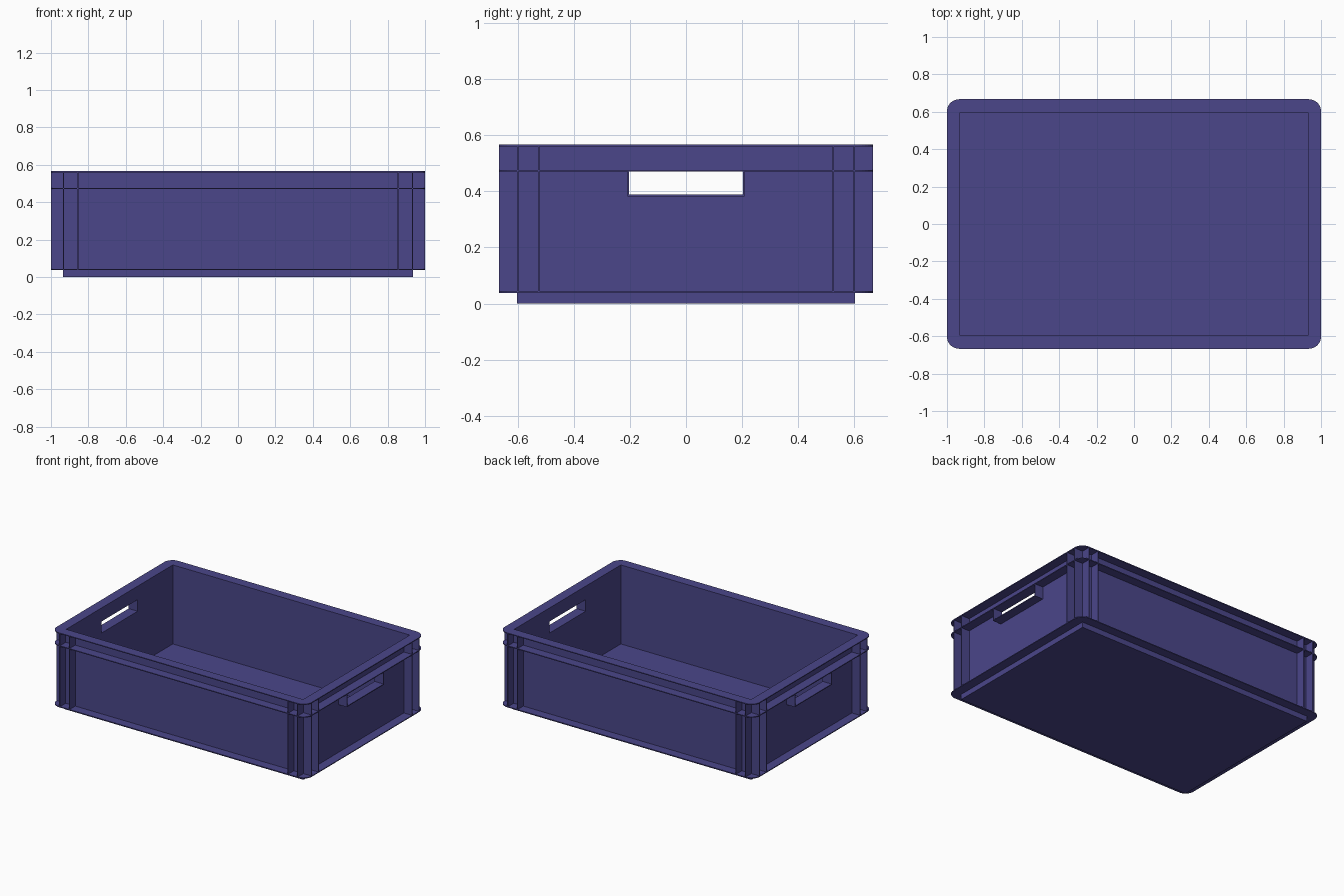
import bpy, bmesh, math
from mathutils import Matrix, Vector

if "Cube" in bpy.data.objects:
    bpy.data.objects.remove(bpy.data.objects["Cube"])

T = 0.006                    # sheet thickness
L, W = 1.0, 0.667            # half size of the flanges
WX, WY = 0.935, 0.603        # half size of the tub, outside
TOP, FLOOR = 0.566, 0.006
LOW, MID = 0.038, 0.470      # heights of the lower flanges
HY, HZ = 0.203, 0.388        # handle half width and lower edge

mat = bpy.data.materials.new("violet_plastic")
mat.diffuse_color = (0.069, 0.061, 0.253, 1)
mat.use_nodes = True
mat.node_tree.nodes["Principled BSDF"].inputs["Base Color"].default_value = mat.diffuse_color


def rect(x0, x1, y0, y1):
    return [(x0, y0), (x1, y0), (x1, y1), (x0, y1)]


def rounded(hx, hy, r, n=8):
    pts = []
    for k, (sx, sy) in enumerate([(1, 1), (-1, 1), (-1, -1), (1, -1)]):
        for i in range(n + 1):
            a = math.pi / 2 * (k + i / n)
            pts.append((sx * (hx - r) + r * math.cos(a), sy * (hy - r) + r * math.sin(a)))
    return pts


def plate(name, loops, thick, matrix):
    """Flat sheet from an outline plus optional hole outlines."""
    cu = bpy.data.curves.new(name, 'CURVE')
    cu.dimensions, cu.fill_mode, cu.extrude = '2D', 'BOTH', thick / 2
    for pts in loops:
        sp = cu.splines.new('POLY')
        sp.points.add(len(pts) - 1)
        for p, (x, y) in zip(sp.points, pts):
            p.co = (x, y, 0, 1)
        sp.use_cyclic_u = True
    tmp = bpy.data.objects.new(name, cu)
    bpy.context.collection.objects.link(tmp)
    bpy.context.view_layer.update()
    me = bpy.data.meshes.new_from_object(tmp.evaluated_get(bpy.context.evaluated_depsgraph_get()))
    bpy.data.objects.remove(tmp)
    me.transform(matrix)
    return finish(name, me)


def finish(name, me):
    me.materials.clear()
    me.materials.append(mat)
    for p in me.polygons:
        p.use_smooth = False
    ob = bpy.data.objects.new(name, me)
    bpy.context.collection.objects.link(ob)
    return ob


def boxes(name, spans):
    """One object from boxes given as x0, x1, y0, y1, z0, z1."""
    bm = bmesh.new()
    for x0, x1, y0, y1, z0, z1 in spans:
        m = Matrix.Translation(((x0 + x1) / 2, (y0 + y1) / 2, (z0 + z1) / 2)) @ \
            Matrix.Diagonal((abs(x1 - x0), abs(y1 - y0), z1 - z0, 1))
        bmesh.ops.create_cube(bm, size=1, matrix=m)
    me = bpy.data.meshes.new(name)
    bm.to_mesh(me)
    bm.free()
    return finish(name, me)


IX, IY = WX - T, WY - T      # inside of the tub

# floor
boxes("floor", [(-IX, IX, -IY, IY, 0, FLOOR)])

# long walls
boxes("long_walls", [(-WX, WX, s * IY, s * WY, 0, TOP - T) for s in (-1, 1)])

# end walls with hand holes
for s, side in ((-1, "left"), (1, "right")):
    turn = Matrix(((0, 0, 1, s * (WX - T / 2)), (1, 0, 0, 0), (0, 1, 0, 0), (0, 0, 0, 1)))
    plate(side + "_end_wall", [rect(-IY, IY, 0, TOP - T), rect(-HY, HY, HZ, MID)], T, turn)
    # handle pocket: shelf and two cheeks
    boxes(side + "_handle_pocket",
          [(s * WX, s * L, -HY - T, HY + T, HZ - T, HZ)] +
          [(s * WX, s * L, t * HY, t * (HY + T), HZ, MID) for t in (-1, 1)])

# three flanges around the tub
for name, z in (("lower_flange", LOW), ("middle_flange", MID), ("top_rim", TOP - T)):
    plate(name, [rounded(L, W, 0.065), rect(-IX, IX, -IY, IY)], T,
          Matrix.Translation((0, 0, z + T / 2)))

# upright ribs beside each corner, in both bays between flanges
ribs = []
for z0, z1 in ((LOW + T, MID), (MID + T, TOP - T)):
    for sx in (-1, 1):
        for sy in (-1, 1):
            for x in (WX, 0.86):
                ribs.append((sx * (x - T), sx * x, sy * WY, sy * W, z0, z1))
            for y in (WY, 0.528):
                ribs.append((sx * WX, sx * L, sy * (y - T), sy * y, z0, z1))
boxes("corner_ribs", ribs)
